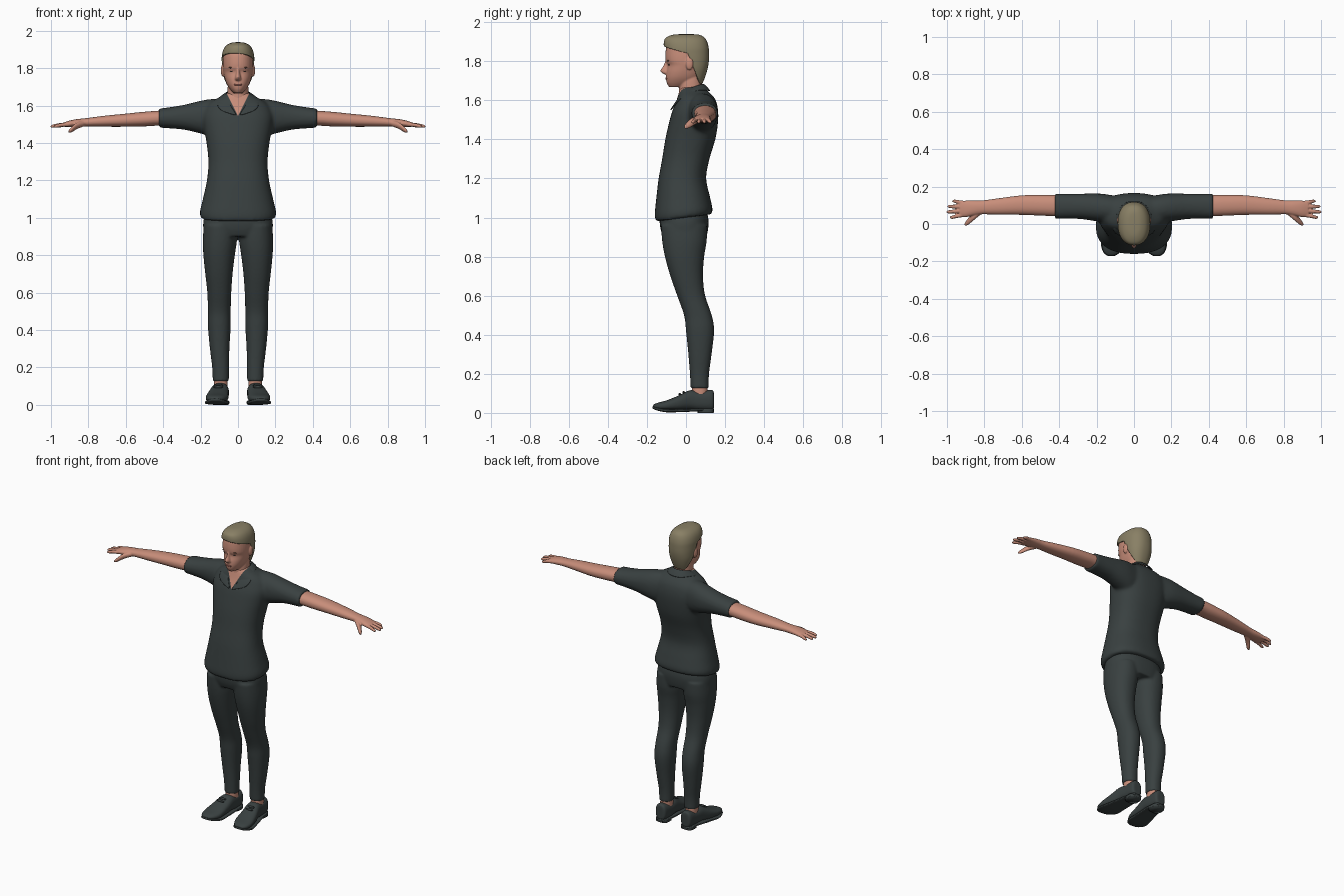
import bpy, bmesh, math
from mathutils import Matrix, Vector


def material(name, rgb):
    m = bpy.data.materials.new(name)
    m.diffuse_color = (*rgb, 1)
    return m


SKIN = material("skin", (0.58, 0.27, 0.195))
CLOTH = material("dark cloth", (0.041, 0.052, 0.052))
HAIR = material("blond hair", (0.25, 0.215, 0.13))
BROW = material("brown brow", (0.13, 0.07, 0.045))
EYE = material("dark eye", (0.05, 0.04, 0.035))
LIP = material("lip", (0.42, 0.15, 0.12))


def smooth_rings(rings, k=4):
    """Catmull-Rom interpolation between ring tuples."""
    out = []
    for i in range(len(rings) - 1):
        a, b = rings[max(i - 1, 0)], rings[i]
        c, d = rings[i + 1], rings[min(i + 2, len(rings) - 1)]
        for s in range(k):
            t = s / k
            out.append([0.5 * (2 * q + (r - p) * t + (2 * p - 5 * q + 4 * r - u) * t * t
                               + (3 * q - p - 3 * r + u) * t ** 3) for p, q, r, u in zip(a, b, c, d)])
    return out + [list(rings[-1])]


def loft(bm, axis, rings, power=2.2, n=40, mirror=1):
    """Rings are (position on axis, centre a, radius a, min b, max b)."""
    loops = []
    for t, ca, ra, b0, b1 in smooth_rings(rings):
        loop = []
        for i in range(n):
            w = 2 * math.pi * i / n
            c, s = math.cos(w), math.sin(w)
            a = ca + ra * math.copysign(abs(c) ** (2 / power), c)
            b = (b0 + b1) / 2 + (b1 - b0) / 2 * math.copysign(abs(s) ** (2 / power), s)
            co = {'x': (t, a, b), 'y': (a, t, b), 'z': (a, b, t)}[axis]
            loop.append(bm.verts.new((co[0] * mirror, co[1], co[2])))
        loops.append(loop)
    for p, q in zip(loops, loops[1:]):
        for i in range(n):
            j = (i + 1) % n
            bm.faces.new((p[i], p[j], q[j], q[i]))
    bm.faces.new(loops[0])
    bm.faces.new(loops[-1])


def ball(bm, centre, radii):
    bmesh.ops.create_uvsphere(bm, u_segments=24, v_segments=14, radius=1,
                              matrix=Matrix.Translation(centre) @ Matrix.Diagonal((*radii, 1)))


def finish(bm, name, mat, voxel=0, relax=0, mirror=False):
    """Make an object; fuse overlapping volumes when a voxel size is given."""
    bmesh.ops.recalc_face_normals(bm, faces=bm.faces[:])
    for f in bm.faces:
        f.smooth = True
    me = bpy.data.meshes.new(name)
    bm.to_mesh(me)
    bm.free()
    ob = bpy.data.objects.new(name, me)
    bpy.context.collection.objects.link(ob)
    if voxel:
        r = ob.modifiers.new("fuse", 'REMESH')
        r.mode, r.voxel_size, r.use_smooth_shade = 'VOXEL', voxel, True
        s = ob.modifiers.new("relax", 'SMOOTH')
        s.factor, s.iterations = 0.5, relax
    if mirror:
        ob.modifiers.new("mirror", 'MIRROR').use_mirror_merge = False
    if ob.modifiers:
        bpy.context.view_layer.update()
        dg = bpy.context.evaluated_depsgraph_get()
        baked = bpy.data.meshes.new_from_object(ob.evaluated_get(dg))
        ob.modifiers.clear()
        ob.data = baked
    ob.data.materials.clear()
    ob.data.materials.append(mat)
    return ob


# Shirt: torso and two sleeves fused
bm = bmesh.new()
loft(bm, 'z', [(1.0, 0, .197, -.155, .130), (1.03, 0, .204, -.160, .136), (1.10, 0, .188, -.152, .124),
               (1.20, 0, .166, -.140, .103), (1.30, 0, .158, -.122, .120), (1.40, 0, .168, -.106, .150),
               (1.48, 0, .182, -.088, .163), (1.54, 0, .188, -.072, .165), (1.59, 0, .172, -.052, .156),
               (1.62, 0, .145, -.042, .140), (1.645, 0, .100, -.035, .115), (1.668, 0, .062, -.028, .092)], 2.4, 56)
for v in bm.verts:  # hem hangs lower in front
    if v.co.z < 1.1:
        v.co.z += 0.13 * v.co.y * (1.1 - v.co.z) / 0.1
for side in (1, -1):
    loft(bm, 'x', [(.06, .08, .065, 1.45, 1.635), (.13, .082, .074, 1.435, 1.636), (.19, .088, .075, 1.448, 1.628),
                   (.28, .094, .068, 1.470, 1.606), (.36, .095, .066, 1.478, 1.592), (.41, .095, .067, 1.481, 1.586),
                   (.423, .095, .066, 1.483, 1.583)], 2.2, mirror=side)
shirt = finish(bm, "shirt", CLOTH, 0.010, 5)

# Open neck: cut a V into the shirt front and colour it as skin
bm = bmesh.new()
bm.from_mesh(shirt.data)
for side in (1, -1):
    bmesh.ops.bisect_plane(bm, geom=bm.verts[:] + bm.edges[:] + bm.faces[:], dist=1e-5,
                           plane_co=(0, 0, 1.545), plane_no=Vector((side, 0, -.5)).normalized())
for f in bm.faces:
    c = f.calc_center_median()
    f.material_index = int(c.y < 0.03 and abs(c.x) < 0.5 * (c.z - 1.545))
    f.smooth = True
bm.to_mesh(shirt.data)
bm.free()
shirt.data.materials.append(SKIN)

# Collar: folded strip round the neck, half of it mirrored
fold = [(0, .092, 1.685), (.045, .080, 1.685), (.064, .030, 1.670), (.055, -.022, 1.635), (.03, -.056, 1.59), (.003, -.079, 1.545)]
edge = [(0, .128, 1.645), (.06, .118, 1.648), (.10, .050, 1.655), (.118, -.032, 1.612), (.105, -.056, 1.572), (.012, -.084, 1.548)]
bm = bmesh.new()
for side in (1, -1):
    rows = [[bm.verts.new((p[0] * side, p[1], p[2])) for p in row] for row in (fold, edge)]
    for i in range(5):
        bm.faces.new((rows[0][i], rows[0][i + 1], rows[1][i + 1], rows[1][i]))
bmesh.ops.remove_doubles(bm, verts=bm.verts[:], dist=1e-4)
collar = finish(bm, "collar", CLOTH)
sol = collar.modifiers.new("thickness", 'SOLIDIFY')
sol.thickness, sol.offset = 0.008, 0
collar.modifiers.new("round", 'SUBSURF').levels = 2

# Trousers: hips and two legs fused
bm = bmesh.new()
loft(bm, 'z', [(.90, 0, .180, -.115, .105), (.94, 0, .186, -.130, .113), (.99, 0, .184, -.135, .115),
               (1.06, 0, .165, -.125, .100)], 2.4, 48)
for side in (1, -1):
    loft(bm, 'z', [(.125, .092, .043, .024, .116), (.20, .093, .045, .020, .118), (.30, .098, .052, .012, .131),
                   (.42, .100, .061, .000, .144), (.50, .100, .061, -.010, .132), (.60, .100, .064, -.045, .098),
                   (.70, .102, .073, -.080, .087), (.80, .101, .084, -.108, .093), (.88, .097, .091, -.122, .106),
                   (.96, .095, .088, -.128, .108)], 2.2, mirror=side)
finish(bm, "trousers", CLOTH, 0.008, 4)

# Ankles
bm = bmesh.new()
loft(bm, 'z', [(.06, .092, .036, .030, .110), (.10, .092, .037, .030, .111), (.16, .092, .036, .032, .108)])
finish(bm, "ankles", SKIN, mirror=True)

# Shoes: upper, sole and heel block
bm = bmesh.new()
loft(bm, 'y', [(.143, .092, .022, .022, .100), (.132, .092, .037, .012, .118), (.07, .093, .044, .012, .112),
               (.02, .097, .048, .016, .116), (-.04, .106, .056, .012, .088), (-.10, .113, .060, .012, .064),
               (-.145, .119, .046, .016, .052), (-.168, .122, .022, .024, .042)], 2.5)
finish(bm, "shoe_uppers", CLOTH, 0.005, 3, True)
bm = bmesh.new()
loft(bm, 'y', [(.142, .092, .030, .010, .024), (.07, .093, .046, .008, .024), (-.03, .105, .058, .004, .020),
               (-.10, .113, .064, .003, .020), (-.15, .119, .046, .013, .028), (-.171, .122, .018, .022, .034)], 4)
loft(bm, 'z', [(0, .092, .042, .060, .142), (.02, .092, .042, .056, .143)], 3)
finish(bm, "shoe_soles", CLOTH, mirror=True)
bm = bmesh.new()  # laces across the instep
for y, z in ((-.012, .105), (-.032, .096)):
    ball(bm, (.105, y, z), (.026, .006, .007))
finish(bm, "laces", CLOTH, mirror=True)

# Arms with hands: forearm, palm, fingers and thumb fused
bm = bmesh.new()
loft(bm, 'x', [(.30, .095, .055, 1.490, 1.578), (.42, .098, .056, 1.493, 1.573), (.50, .100, .055, 1.489, 1.567),
               (.60, .101, .052, 1.487, 1.557), (.72, .094, .044, 1.487, 1.545), (.81, .089, .037, 1.488, 1.533),
               (.86, .085, .040, 1.486, 1.528), (.90, .081, .044, 1.485, 1.520), (.932, .080, .040, 1.487, 1.510)])
for y0, y1, tip in ((.050, .036, .985), (.071, .065, 1.003), (.092, .094, .997), (.112, .122, .972)):
    ym = (y0 + y1) / 2
    loft(bm, 'x', [(.90, y0, .011, 1.489, 1.511), ((.90 + tip) / 2, ym, .0105, 1.486, 1.507),
                   (tip - .012, y1, .009, 1.481, 1.499), (tip, y1, .004, 1.483, 1.492)], 2, 16)
loft(bm, 'x', [(.82, .068, .018, 1.490, 1.520), (.86, .038, .021, 1.475, 1.511),
               (.89, .010, .017, 1.457, 1.486), (.906, -.003, .006, 1.455, 1.468)], 2, 16)
finish(bm, "arms", SKIN, 0.004, 2, True)

# Head: skull, neck, nose and ears fused
bm = bmesh.new()
loft(bm, 'z', [(1.668, 0, .024, -.086, .010), (1.688, 0, .043, -.098, .050), (1.715, 0, .060, -.103, .075),
               (1.745, 0, .071, -.101, .090), (1.778, 0, .078, -.095, .100), (1.803, 0, .081, -.104, .105),
               (1.84, 0, .081, -.105, .107), (1.88, 0, .076, -.098, .098), (1.908, 0, .056, -.072, .072),
               (1.92, 0, .025, -.03, .03)])
loft(bm, 'z', [(1.50, 0, .070, -.040, .120), (1.58, 0, .060, -.038, .100), (1.64, 0, .056, -.036, .086),
               (1.70, 0, .055, -.030, .080), (1.75, 0, .050, 0, .070)])
loft(bm, 'z', [(1.803, 0, .009, -.106, -.06), (1.775, 0, .011, -.117, -.06), (1.752, 0, .016, -.132, -.06),
               (1.738, 0, .018, -.120, -.06), (1.732, 0, .012, -.106, -.06)], 2, 20)
for side in (1, -1):
    ball(bm, (.081 * side, .018, 1.788), (.011, .020, .033))
finish(bm, "head", SKIN, 0.004, 3)

# Face details
for name, mat, at, size in (("eyes", EYE, (.030, -.085, 1.783), (.012, .006, .005)),
                            ("brows", BROW, (.032, -.090, 1.803), (.019, .007, .004)),
                            ("lips", LIP, (.006, -.097, 1.712), (.016, .009, .006))):
    bm = bmesh.new()
    ball(bm, at, size)
    finish(bm, name, mat, mirror=True)

# Hair: shell trimmed along the hairline
bm = bmesh.new()
loft(bm, 'z', [(1.685, 0, .052, -.01, .084), (1.72, 0, .066, -.03, .098), (1.76, 0, .079, -.06, .110),
               (1.80, 0, .085, -.09, .117), (1.84, 0, .087, -.108, .118), (1.87, 0, .086, -.113, .116),
               (1.90, 0, .078, -.113, .108), (1.922, 0, .062, -.102, .094), (1.936, 0, .036, -.065, .066),
               (1.939, 0, .010, -.02, .02)], 2.3, 56)
for co, no in (((0, 0, 1.85), (.08, .25, 1)), ((0, .005, 1.85), (0, 1, .4))):
    bmesh.ops.bisect_plane(bm, geom=bm.verts[:] + bm.edges[:] + bm.faces[:], dist=1e-5,
                           plane_co=co, plane_no=Vector(no).normalized())
face = []
for f in bm.faces:
    c = f.calc_center_median()
    above = c.z - 1.85 + .25 * c.y + .08 * c.x > 0
    behind = c.y - .005 + .4 * (c.z - 1.85) > 0
    if not (above or behind):
        face.append(f)
bmesh.ops.delete(bm, geom=face, context='FACES')
hair = finish(bm, "hair", HAIR)
sol = hair.modifiers.new("thickness", 'SOLIDIFY')
sol.thickness, sol.offset = 0.014, -1
for ob in (hair, collar):
    ob.data.shade_smooth()
